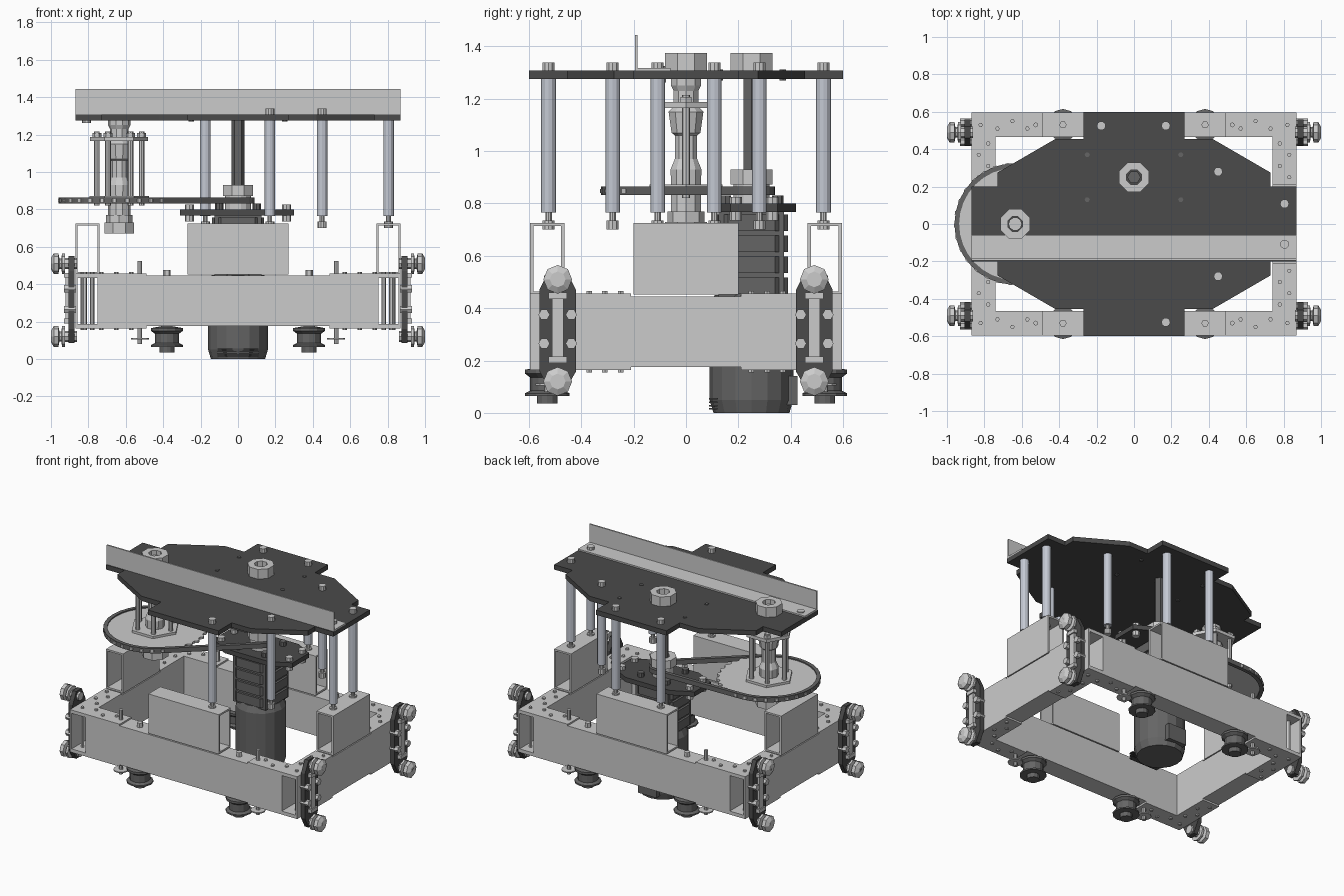
import bpy, bmesh
from math import sin, cos, pi, acos, atan2, hypot

if "Cube" in bpy.data.objects:
    bpy.data.objects.remove(bpy.data.objects["Cube"])

def material(name, v):
    m = bpy.data.materials.new(name)
    m.diffuse_color = (*v, 1)
    m.use_nodes = True
    m.node_tree.nodes["Principled BSDF"].inputs["Base Color"].default_value = m.diffuse_color
    return m

DARK = material("dark_plate", (.07, .07, .07))
CHAR = material("charcoal", (.13, .13, .13))
ROD = material("rod_metal", (.55, .58, .65))

# local (u, v, w) to world, w runs along the chosen axis
AX = {'z': lambda u, v, w: (u, v, w), 'x': lambda u, v, w: (w, u, v), 'y': lambda u, v, w: (u, w, v)}

def finish(name, bm, mat):
    bmesh.ops.recalc_face_normals(bm, faces=bm.faces)
    me = bpy.data.meshes.new(name)
    bm.to_mesh(me)
    bm.free()
    if mat:
        me.materials.append(mat)
    ob = bpy.data.objects.new(name, me)
    bpy.context.collection.objects.link(ob)
    return ob

def prism(name, pts, a, b, axis='z', mat=None, inner=None):
    """Extrude an outline from a to b; inner makes it a hollow ring."""
    bm, f = bmesh.new(), AX[axis]
    n = len(pts)
    mk = lambda ps, w: [bm.verts.new(f(u, v, w)) for u, v in ps]
    lo, hi = mk(pts, a), mk(pts, b)
    quads = lambda p, q: [bm.faces.new((p[i], p[(i+1) % n], q[(i+1) % n], q[i])) for i in range(n)]
    quads(lo, hi)
    if inner:
        il, ih = mk(inner, a), mk(inner, b)
        quads(il, ih); quads(lo, il); quads(hi, ih)
    else:
        bm.faces.new(lo); bm.faces.new(hi)
    return finish(name, bm, mat)

def rect(u0, u1, v0, v1):
    return [(u0, v0), (u1, v0), (u1, v1), (u0, v1)]

def box(name, x0, x1, y0, y1, z0, z1, mat=None):
    return prism(name, rect(x0, x1, y0, y1), z0, z1, 'z', mat)

def tube(name, u0, u1, v0, v1, a, b, axis):
    t = .012
    return prism(name, rect(u0, u1, v0, v1), a, b, axis, None, rect(u0+t, u1-t, v0+t, v1-t))

def circle(u, v, r, n, ph=0):
    return [(u+r*cos(ph+2*pi*i/n), v+r*sin(ph+2*pi*i/n)) for i in range(n)]

def lathe(name, u, v, prof, n=12, axis='z', mat=None):
    """Turn (radius, height) points round an axis through (u, v)."""
    bm, f = bmesh.new(), AX[axis]
    rings = [[bm.verts.new(f(p, q, w)) for p, q in circle(u, v, r, n)] for r, w in prof]
    for a, b in zip(rings, rings[1:]):
        for i in range(n):
            bm.faces.new((a[i], a[(i+1) % n], b[(i+1) % n], b[i]))
    bm.faces.new(rings[0]); bm.faces.new(rings[-1])
    return finish(name, bm, mat)

def cyl(name, u, v, r, a, b, n=8, axis='z', mat=None):
    return lathe(name, u, v, [(r, a), (r, b)], n, axis, mat)

# base frame and raised blocks, all hollow tube
for s, side in ((-1, "a"), (1, "b")):
    x0, x1 = sorted((s*.74, s*.87))
    y0, y1 = sorted((s*.465, s*.595))
    tube("end_rail_"+side, x0, x1, .175, .445, -.595, .595, 'y')
    tube("long_rail_"+side, y0, y1, .175, .445, -.74, .74, 'x')
    tube("end_block_"+side, x0, x1, .452, .725, -.2, .2, 'y')
    tube("long_block_"+side, y0, y1, .452, .725, -.27, .27, 'x')

roller = [(.03, .86), (.03, .925), (.055, .925), (.055, .94), (.028, .945), (.028, .955),
          (.055, .96), (.055, .985), (.03, 1.0)]
wheel = [(.03, .175), (.085, .165), (.085, .15), (.065, .135), (.065, .085), (.085, .075), (.085, .065),
         (.04, .065), (.04, .035)]
for sx in (-1, 1):
    for sy in (-1, 1):
        # corner gussets above and below with rivets
        ell = [(sx*u, sy*v) for u, v in ((.87, .595), (.49, .595), (.49, .465), (.74, .465), (.74, .21), (.87, .21))]
        prism("corner_gusset_top", ell, .445, .456)
        prism("corner_gusset_bottom", ell, .163, .175)
        for u, v in ((.83, .25), (.78, .31), (.83, .37), (.78, .43), (.82, .53), (.73, .51), (.65, .55), (.57, .51)):
            cyl("gusset_rivet", sx*u, sy*v, .012, .155, .466, 6)
        # end bracket with slotted bar, bolts and rollers
        y = sy*.49
        plate = [(y+a, z) for a, z in ((-.03, .085), (.03, .085), (.07, .16), (.07, .47), (.03, .55), (-.03, .55),
                                       (-.07, .47), (-.07, .16))]
        a, b = sorted((sx*.875, sx*.905))
        prism("end_bracket", plate, a, b, 'x', DARK)
        prism("bracket_bar", rect(y-.022, y+.022, .2, .44), sx*.905, sx*.922, 'x')
        for dz in (.19, .435):
            prism("bracket_bar_foot", rect(y-.035, y+.035, dz, dz+.025), sx*.905, sx*.93, 'x')
        for dy in (-.052, .052):
            for z in (.265, .375):
                cyl("bracket_bolt", y+dy, z, .022, sx*.87, sx*.93, 6, 'x')
        for z in (.12, .51):
            lathe("side_roller", y, z, [(r, sx*w) for r, w in roller], 8, 'x')
            cyl("roller_bolt", y, z, .02, sx*.99, sx*1.0, 6, 'x', CHAR)
        # under wheels and studs
        lathe("under_wheel", sx*.38, sy*.53, wheel, 12, 'z', CHAR)
        cyl("wheel_bolt", sx*.38, sy*.53, .02, .445, .475, 6)
        cyl("stud", sx*.525, sy*.53, .013, .08, .525, 8)
        cyl("stud_washer", sx*.525, sy*.53, .048, .105, .113, 10)

# top plate
q = [(.27, .6), (.27, .455), (.42, .455), (.73, .275), (.73, .2), (.87, .2)]
right = q + [(x, -y) for x, y in reversed(q)]
prism("top_plate", right + [(-x, -y) for x, y in right], 1.275, 1.308, 'z', DARK)
# angle strip on top
prism("angle_strip", [(-.195, 1.308), (-.06, 1.308), (-.06, 1.318), (-.185, 1.318), (-.185, 1.443), (-.195, 1.443)],
      -.87, .87, 'x')
# standoff rods with bolts at both ends
for x, y in ((-.175, .525), (.17, .525), (.45, .28), (.805, .108), (.805, -.108), (.45, -.28), (.17, -.525)):
    cyl("standoff", x, y, .028, .765, 1.275, 12, 'z', ROD)
    cyl("standoff_top_bolt", x, y, .024, 1.3, 1.338, 10)
    lathe("standoff_bottom_bolt", x, y, [(.024, .7), (.024, .735), (.013, .735), (.013, .77)], 10)
cyl("spare_bolt", -.81, -.1, .024, 1.262, 1.325, 10)
for x in (-.25, .25):
    for y in (.13, .37):
        cyl("plate_screw", x, y, .014, 1.27, 1.312, 6, 'z', CHAR)

# motor and gearbox
MY = .25
lathe("motor", 0, MY, [(.145, 0), (.16, .05), (.16, .41), (.14, .45)], 16, 'z', CHAR)
for i in range(4):
    box("motor_vent", -.11, .11, MY-.162, MY-.13, .012+.013*i, .018+.013*i, DARK)
cyl("motor_screw", 0, .15, .025, .15, .165, 8, 'y')
box("motor_connector", -.07, .07, MY+.1, MY+.175, .03, .14, CHAR)
box("gearbox_core", -.125, .125, MY-.125, MY+.125, .44, .77, CHAR)
for i in range(4):
    z = .455+.08*i
    c, h = .14, .09
    prism("gearbox_stage", [(c, MY-h), (c, MY+h), (h, MY+c), (-h, MY+c), (-c, MY+h), (-c, MY-h), (-h, MY-c), (h, MY-c)],
          z, z+.062, 'z', CHAR)
prism("gearbox_plate", [(-.31, .17), (-.17, .1), (.17, .1), (.3, .17), (.3, .35), (.17, .42), (-.17, .42), (-.31, .35)],
      .768, .8, 'z', DARK)
for x in (-.26, .26):
    for y in (.19, .33):
        cyl("gearbox_plate_bolt", x, y, .024, .735, .825, 8)
for x in (-.1, .1):
    for y in (MY-.1, MY+.1):
        cyl("gearbox_bolt", x, y, .022, .79, .83, 8, 'z', CHAR)

# drive shaft with collars
cyl("drive_shaft", 0, MY, .036, .77, 1.34, 6, 'z', CHAR)
ring = lambda name, x, y, z0, z1: prism(name, circle(x, y, .086, 8, pi/8), z0, z1, 'z', None, circle(x, y, .042, 8, pi/8))
ring("drive_bearing_top", 0, MY, 1.308, 1.375)
ring("drive_collar", 0, MY, .872, .93)
cyl("drive_sprocket", 0, MY, .07, .8, .872, 14)

# output shaft: stepped and tapered
SX = -.635
lathe("output_shaft", SX, 0, [(.035, .67), (.035, .76), (.06, .76), (.06, .87), (.062, .93), (.045, .97), (.045, 1.06),
      (.058, 1.07), (.07, 1.15), (.05, 1.17), (.05, 1.23), (.06, 1.25), (.06, 1.275), (.036, 1.28), (.036, 1.345)], 10)
ring("output_bearing_top", SX, 0, 1.308, 1.375)
ring("output_bearing_bottom", SX, 0, .67, .73)
cyl("output_bearing_neck", SX, 0, .07, .73, .77, 8)
prism("upper_hub_plate", circle(SX, 0, .155, 6), 1.165, 1.187)
prism("lower_hub_plate", circle(SX, 0, .16, 6), .856, .872)
for x, y in circle(SX, 0, .12, 6):
    cyl("hub_rod", x, y, .015, .82, 1.215, 8)
    cyl("hub_rod_nut", x, y, .024, 1.187, 1.207, 6)

# large sprocket with teeth
teeth = []
for i in range(120):
    r = .328 if i % 4 < 2 else .312
    teeth.append((SX+r*cos(pi*i/60), r*sin(pi*i/60)))
prism("large_sprocket", teeth, .84, .856)

# chain wrapped round both sprockets
def wrap(ra, rb):
    d, base = hypot(SX, MY), atan2(MY, -SX)
    t = acos((ra-rb)/d)
    big = [base+t+(2*pi-2*t)*i/20 for i in range(21)]
    small = [base-t+2*t*i/10 for i in range(11)]
    return [(SX+ra*cos(a), ra*sin(a)) for a in big] + [(rb*cos(a), MY+rb*sin(a)) for a in small]
prism("chain", wrap(.325, .09), .832, .864, 'z', CHAR, wrap(.3, .065))
